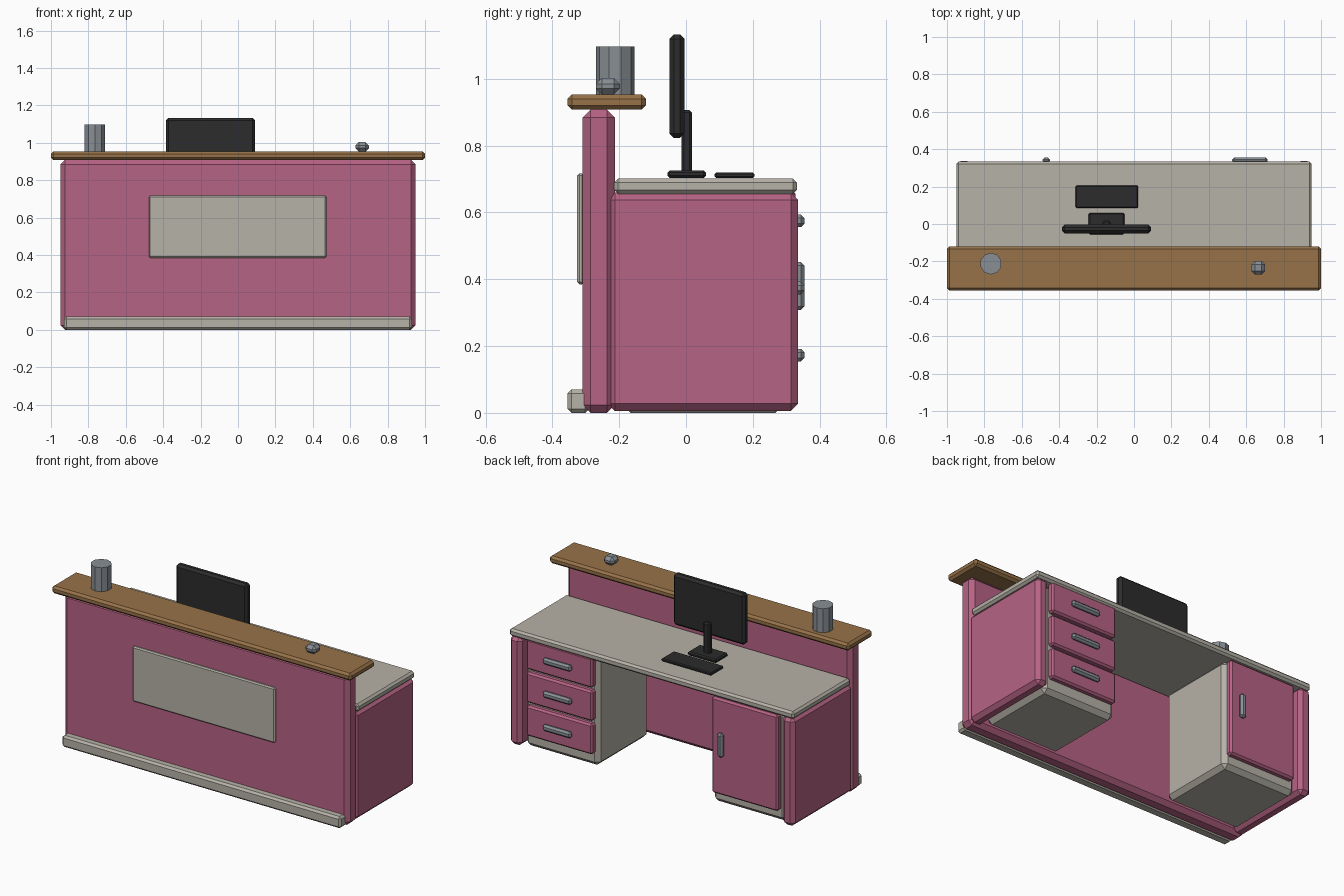
import bpy
import bmesh
from mathutils import Vector

cube = bpy.data.objects.get("Cube")
if cube:
    bpy.data.objects.remove(cube, do_unlink=True)


def material(name, r, g, b):
    m = bpy.data.materials.new(name)
    m.use_nodes = True
    m.diffuse_color = (r, g, b, 1)
    m.node_tree.nodes["Principled BSDF"].inputs["Base Color"].default_value = (r, g, b, 1)
    return m


PINK = material("rose_panel", 0.47, 0.125, 0.23)
GREY = material("warm_grey", 0.47, 0.445, 0.39)
WOOD = material("brown_wood", 0.31, 0.17, 0.065)
BLACK = material("black_plastic", 0.025, 0.025, 0.026)
METAL = material("steel_grey", 0.25, 0.275, 0.30)


def finish(name, bm, mat):
    mesh = bpy.data.meshes.new(name)
    bm.to_mesh(mesh)
    bm.free()
    mesh.materials.append(mat)
    ob = bpy.data.objects.new(name, mesh)
    bpy.context.collection.objects.link(ob)
    return ob


def box(name, mat, x, y, z, chamfer):
    """Chamfered box from (min, max) ranges on each axis."""
    bm = bmesh.new()
    bmesh.ops.create_cube(bm, size=1)
    low, high = (Vector(c) for c in zip(x, y, z))
    for v in bm.verts:
        v.co = (low + high) / 2 + v.co * (high - low)
    ob = finish(name, bm, mat)
    bevel = ob.modifiers.new("chamfer", "BEVEL")
    bevel.width = chamfer
    bevel.segments = 1
    return ob


# Desk body
box("front_panel", PINK, (-0.95, 0.95), (-0.31, -0.213), (0, 0.908), 0.024)
box("kick_board", GREY, (-0.93, 0.93), (-0.355, -0.29), (0, 0.07), 0.012)
box("front_plaque", GREY, (-0.477, 0.473), (-0.326, -0.305), (0.385, 0.717), 0.007)
box("counter_ledge", WOOD, (-1, 1), (-0.355, -0.12), (0.908, 0.953), 0.013)
box("worktop", GREY, (-0.95, 0.95), (-0.215, 0.333), (0.656, 0.701), 0.012)

# Side panels and pedestals
for side, s in (("left", 1), ("right", -1)):
    box(side + "_side_panel", PINK, sorted((s * 0.87, s * 0.95)),
        (-0.235, 0.336), (0.006, 0.66), 0.022)
    box(side + "_pedestal", GREY, sorted((s * 0.38, s * 0.872)),
        (-0.19, 0.293), (0, 0.658), 0.025)

# Drawers with handles on the left pedestal
for i, z in enumerate((0.173, 0.374, 0.575)):
    box(f"drawer_{i + 1}", PINK, (0.398, 0.84), (0.285, 0.328), (z - 0.092, z + 0.092), 0.011)
    box(f"drawer_handle_{i + 1}", METAL, (0.525, 0.715), (0.325, 0.355),
        (z - 0.019, z + 0.019), 0.011)

# Door with handle on the right pedestal
box("cabinet_door", PINK, (-0.84, -0.398), (0.285, 0.328), (0.07, 0.65), 0.011)
box("door_handle", METAL, (-0.488, -0.45), (0.325, 0.355), (0.308, 0.452), 0.011)

# Computer
box("monitor", BLACK, (-0.385, 0.092), (-0.05, -0.004), (0.823, 1.133), 0.014)
box("monitor_pole", BLACK, (-0.168, -0.125), (-0.014, 0.018), (0.715, 0.907), 0.008)
box("monitor_base", BLACK, (-0.242, -0.052), (-0.056, 0.06), (0.703, 0.726), 0.007)
box("keyboard", BLACK, (-0.312, 0.022), (0.086, 0.205), (0.703, 0.72), 0.005)

# Items on the ledge
box("desk_bell", METAL, (0.628, 0.7), (-0.27, -0.198), (0.953, 1.003), 0.018)

bm = bmesh.new()
bmesh.ops.create_cone(bm, cap_ends=True, segments=10, radius1=0.058, radius2=0.058, depth=0.145)
bmesh.ops.translate(bm, verts=bm.verts, vec=(-0.765, -0.212, 1.025))
finish("pen_cup", bm, METAL)
